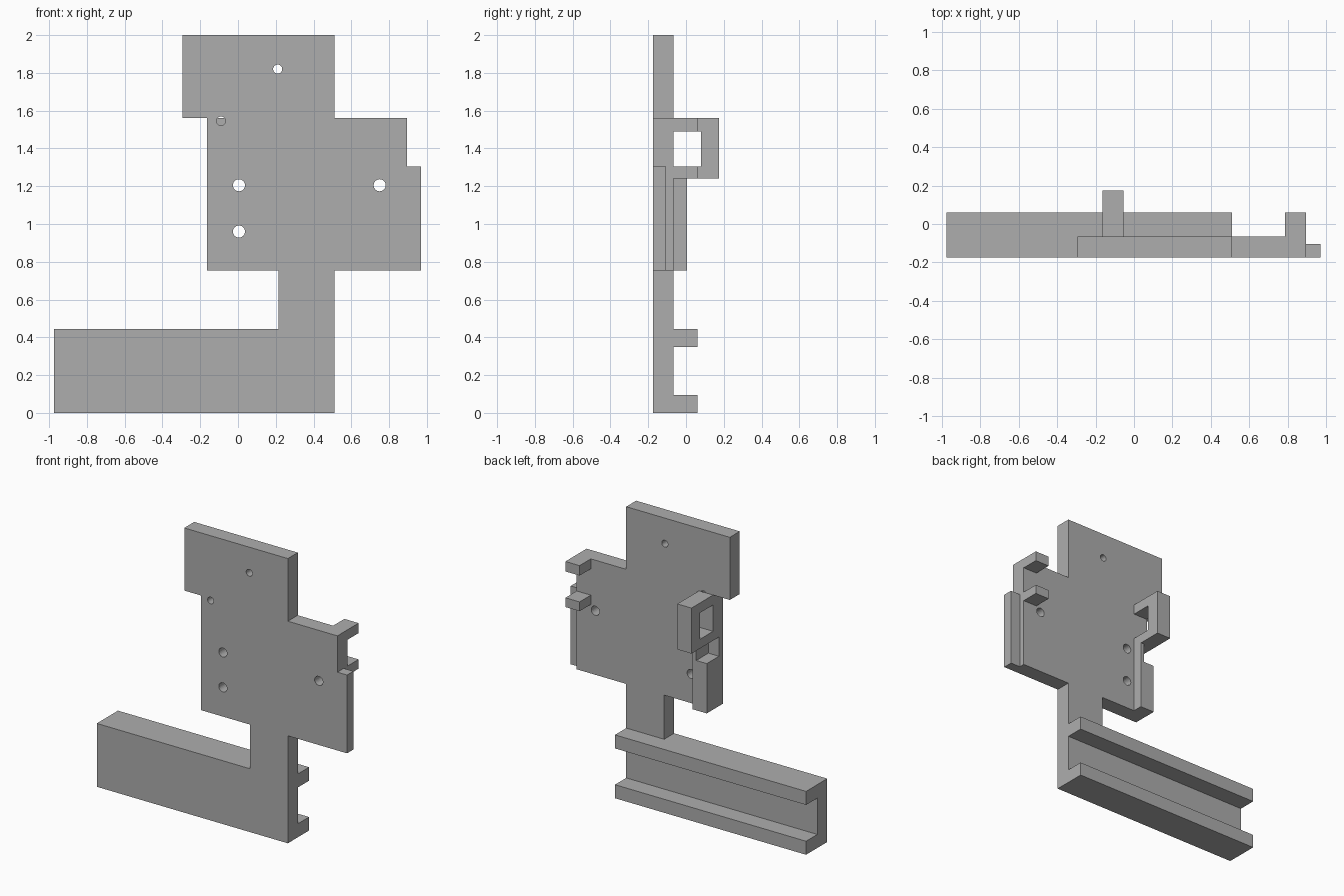
import bpy, bmesh, math
from mathutils import Matrix, Vector

cube = bpy.data.objects.get("Cube")
if cube:
    bpy.data.objects.remove(cube, do_unlink=True)

grey = bpy.data.materials.new("plain grey")
grey.use_nodes = True
grey.diffuse_color = (0.42, 0.42, 0.42, 1)
grey.node_tree.nodes["Principled BSDF"].inputs["Base Color"].default_value = (0.42, 0.42, 0.42, 1)

FRONT, BACK = -0.175, -0.065  # plate faces along y


def finish(name, bm):
    bmesh.ops.recalc_face_normals(bm, faces=bm.faces)
    mesh = bpy.data.meshes.new(name)
    bm.to_mesh(mesh)
    bm.free()
    mesh.materials.append(grey)
    obj = bpy.data.objects.new(name, mesh)
    bpy.context.collection.objects.link(obj)
    return obj


def extrude(name, outline, axis, start, end):
    """Extrude an outline along x (points are y, z) or y (points are x, z)."""
    bm = bmesh.new()
    place = (lambda a, b: (start, a, b)) if axis == "x" else (lambda a, b: (a, start, b))
    face = bm.faces.new([bm.verts.new(place(a, b)) for a, b in outline])
    moved = bmesh.ops.extrude_face_region(bm, geom=[face])["geom"]
    shift = Vector((end - start, 0, 0)) if axis == "x" else Vector((0, end - start, 0))
    bmesh.ops.translate(bm, vec=shift, verts=[v for v in moved if isinstance(v, bmesh.types.BMVert)])
    return finish(name, bm)


def box(name, x, y, z):
    return extrude(name, [(y[0], z[0]), (y[1], z[0]), (y[1], z[1]), (y[0], z[1])], "x", *x)


def cut(obj, cutter):
    mod = obj.modifiers.new("cut", "BOOLEAN")
    mod.operation, mod.solver, mod.object = "DIFFERENCE", "EXACT", cutter
    cutter.hide_render = True
    cutter.hide_set(True)


# Main plate: base bar, neck, wide body and head in one outline
plate = extrude("main_plate", [
    (-0.975, 0), (0.51, 0), (0.51, 0.755), (0.895, 0.755), (0.895, 1.56), (0.51, 1.56),
    (0.51, 2), (-0.295, 2), (-0.295, 1.56), (-0.165, 1.56), (-0.165, 0.755),
    (0.215, 0.755), (0.215, 0.445), (-0.975, 0.445)], "y", FRONT, BACK)

# Thin lip on the left edge
box("edge_lip", (0.895, 0.97), (FRONT, -0.105), (0.755, 1.305))

# Channel flanges behind the base bar
for name, z in (("lower_flange", (0, 0.095)), ("upper_flange", (0.35, 0.445))):
    box(name, (-0.975, 0.51), (BACK, 0.06), z)

# Prongs behind the left edge
for name, z in (("lower_prong", (1.24, 1.305)), ("upper_prong", (1.49, 1.56))):
    box(name, (0.785, 0.895), (BACK, 0.06), z)

# Loop and rail behind the right edge
extrude("side_loop", [
    (BACK, 1.24), (0.175, 1.24), (0.175, 1.56), (BACK, 1.56),
    (BACK, 1.49), (0.08, 1.49), (0.08, 1.305), (BACK, 1.305)], "x", -0.165, -0.055)
rail = box("side_rail", (-0.165, -0.055), (BACK, 0.005), (0.755, 1.24))

# Notch in the outer side of the rail
notch = box("notch_cutter", (-0.2, -0.083), (-0.13, 0.05), (1.105, 1.24))
cut(plate, notch)
cut(rail, notch)

# Round holes through the plate
holes = bmesh.new()
for x, z, r in ((0.005, 1.205, 0.032), (0.005, 0.96, 0.032), (0.75, 1.205, 0.032),
                (0.21, 1.82, 0.024), (-0.09, 1.545, 0.024)):
    bmesh.ops.create_cone(holes, cap_ends=True, segments=24, radius1=r, radius2=r, depth=0.3,
                          matrix=Matrix.Translation((x, -0.12, z)) @ Matrix.Rotation(math.pi / 2, 4, "X"))
cut(plate, finish("hole_cutter", holes))
